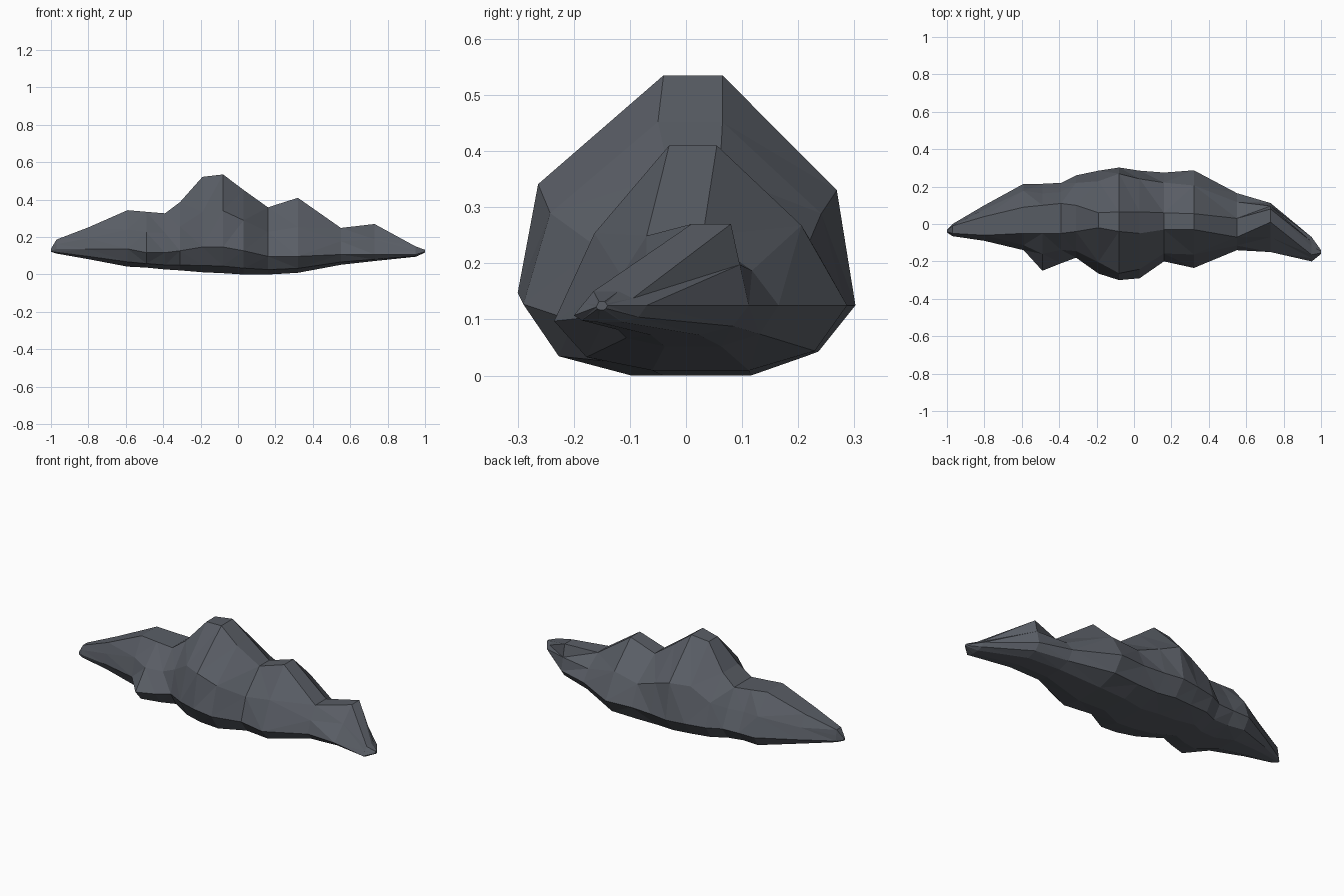
import bpy, bmesh

# Slate-grey stone
stone = bpy.data.materials.new("slate grey stone")
stone.diffuse_color = (0.10, 0.11, 0.13, 1)

# Cross-sections along the ridge:
# x, front edge y, front edge z, back edge y, ridge front y, ridge back y, top z, bottom z, shoulder fullness
STATIONS = [
    (-1.00, -.045, .130, -.030, -.042, -.033, .140, .125, .5),
    (-.97, -.065, .140, .000, -.050, -.010, .190, .115, .6),
    (-.80, -.090, .140, .100, -.060, .040, .255, .085, .65),
    (-.59, -.140, .140, .215, -.050, .090, .347, .045, .7),
    (-.49, -.250, .120, .215, -.050, .100, .338, .040, .55),
    (-.39, -.210, .120, .220, -.050, .110, .330, .030, .55),
    (-.31, -.180, .130, .260, -.040, .100, .390, .025, .75),
    (-.19, -.265, .150, .285, -.020, .060, .525, .015, .75),
    (-.08, -.300, .150, .302, -.040, .065, .538, .010, .86),
    (.03, -.290, .130, .285, -.050, .065, .455, .003, .8),
    (.16, -.200, .100, .275, -.030, .060, .362, .003, .75),
    (.32, -.235, .100, .287, -.030, .055, .413, .012, .65),
    (.55, -.140, .110, .165, -.070, .030, .252, .055, .65),
    (.73, -.150, .110, .112, .010, .080, .273, .075, .5),
    (.95, -.200, .110, -.070, -.165, -.120, .153, .098, .5),
    (1.00, -.160, .125, -.140, -.155, -.145, .135, .120, .5),
]
BACK_Z = .128


def section(x, yf, zf, yb, r1, r2, zt, z0, k):
    """Ten-sided rock profile, clockwise from the bottom front."""
    mid, half = (yf + yb) / 2, (yb - yf) / 2
    return [(x, y, z) for y, z in (
        (mid - .33 * half, z0),
        (mid - .78 * half, z0 + .27 * (zf - z0)),
        (yf, zf),
        (r1 + k * (yf - r1), (zf + zt) / 2),
        (r1, zt),
        (r2, zt),
        (r2 + k * (yb - r2), (BACK_Z + zt) / 2),
        (yb, BACK_Z),
        (mid + .78 * half, z0 + .3 * (BACK_Z - z0)),
        (mid + .33 * half, z0))]


# Faceted rock ridge lofted through the sections
bm = bmesh.new()
rings = [[bm.verts.new(p) for p in section(*s)] for s in STATIONS]
for a, b in zip(rings, rings[1:]):
    n = len(a)
    for i in range(n):
        j = (i + 1) % n
        bm.faces.new((a[i], a[j], b[j], b[i]))
bm.faces.new(rings[0])
bm.faces.new(rings[-1])
bmesh.ops.triangulate(bm, faces=bm.faces[:], quad_method='SHORT_EDGE')
bmesh.ops.recalc_face_normals(bm, faces=bm.faces[:])

# Rest the rock on the ground
low = min(v.co.z for v in bm.verts)
for v in bm.verts:
    v.co.z -= low

mesh = bpy.data.meshes.new("rock_ridge")
bm.to_mesh(mesh)
bm.free()
mesh.materials.append(stone)
rock = bpy.data.objects.new("rock_ridge", mesh)
bpy.context.collection.objects.link(rock)
